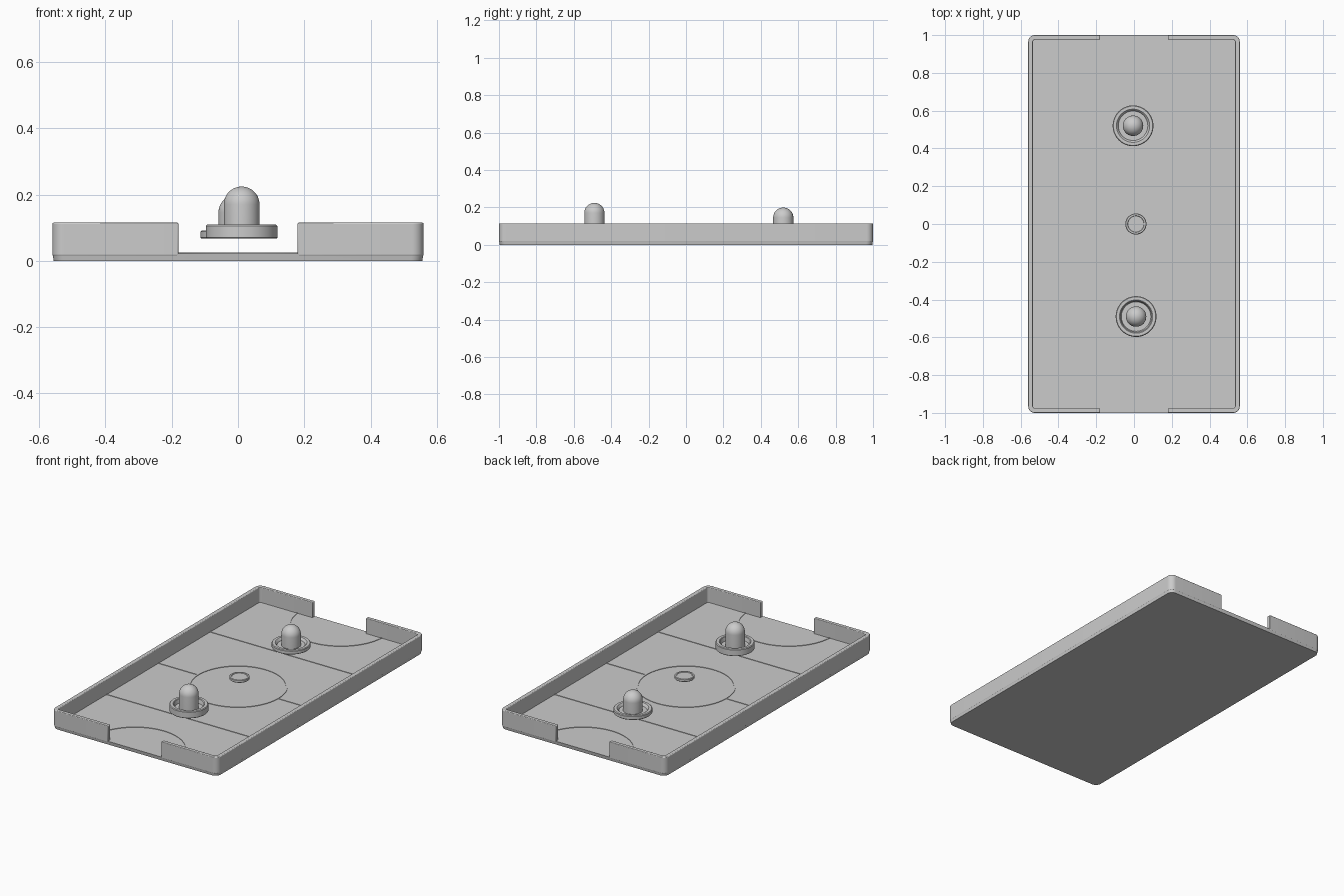
import bpy, bmesh
from math import sin, cos, pi

if "Cube" in bpy.data.objects:
    bpy.data.objects.remove(bpy.data.objects["Cube"])

FLOOR = 0.022


def prism(name, pts, z0, z1):
    """Closed solid from a flat outline."""
    bm = bmesh.new()
    face = bm.faces.new([bm.verts.new((x, y, z0)) for x, y in pts])
    ext = bmesh.ops.extrude_face_region(bm, geom=[face])
    for v in ext["geom"]:
        if isinstance(v, bmesh.types.BMVert):
            v.co.z = z1
    bmesh.ops.recalc_face_normals(bm, faces=bm.faces)
    return finish(name, bm)


def finish(name, bm):
    me = bpy.data.meshes.new(name)
    bm.to_mesh(me)
    bm.free()
    ob = bpy.data.objects.new(name, me)
    bpy.context.collection.objects.link(ob)
    return ob


def smooth(ob, angle=0.6):
    bpy.ops.object.select_all(action='DESELECT')
    ob.select_set(True)
    bpy.context.view_layer.objects.active = ob
    bpy.ops.object.shade_smooth_by_angle(angle=angle)


def bevel(ob, width):
    m = ob.modifiers.new("soft_edges", 'BEVEL')
    m.width, m.segments = width, 3
    m.limit_method, m.angle_limit = 'ANGLE', 0.9
    smooth(ob)


def arc(cx, cy, r, a0, a1, n):
    return [(cx + r * cos(a0 + (a1 - a0) * i / n),
             cy + r * sin(a0 + (a1 - a0) * i / n)) for i in range(n + 1)]


def right_side(x, y, r):
    """Right-hand half of a rounded rectangle, front to back."""
    return arc(x - r, -y + r, r, -pi / 2, 0, 8) + arc(x - r, y - r, r, 0, pi / 2, 8)


def lathe(name, profile, loc, n=64):
    """Spin an (r, z) profile that starts and ends on the axis."""
    bm = bmesh.new()
    vs = [bm.verts.new((r, 0, z)) for r, z in profile]
    es = [bm.edges.new(p) for p in zip(vs, vs[1:])]
    bmesh.ops.spin(bm, geom=vs + es, cent=(0, 0, 0), axis=(0, 0, 1),
                   angle=2 * pi, steps=n, use_merge=True)
    bmesh.ops.remove_doubles(bm, verts=bm.verts, dist=1e-5)
    bmesh.ops.recalc_face_normals(bm, faces=bm.faces)
    ob = finish(name, bm)
    ob.location = loc
    smooth(ob)
    return ob


# Table bed with rounded corners
half = right_side(0.56, 1.0, 0.035)
bed = prism("table_bed", half + [(-x, y) for x, y in reversed(half)], 0, FLOOR)
for v in bed.data.vertices:
    if v.co.z < 0.01:          # slight undercut at the bottom edge
        v.co.x *= 0.993
        v.co.y *= 0.996
smooth(bed)

# C-shaped walls leaving a goal opening at each end
outer = [(0.18, -1.0)] + right_side(0.56, 1.0, 0.035) + [(0.18, 1.0)]
inner = [(0.18, -0.976)] + right_side(0.536, 0.976, 0.014) + [(0.18, 0.976)]
c_shape = outer + inner[::-1]
for name, s in (("right_wall", 1), ("left_wall", -1)):
    bevel(prism(name, [(s * x, y) for x, y in c_shape], 0.015, 0.115), 0.004)

# Raised floor markings
W, Z0, Z1 = 0.005, FLOOR - 0.004, FLOOR + 0.003


def line(name, x0, x1, y):
    prism(name, [(x0, y - W), (x1, y - W), (x1, y + W), (x0, y + W)], Z0, Z1)


def ring(name, cy, r, a0):
    pts = arc(0, cy, r + W, a0, a0 + pi, 40) + arc(0, cy, r - W, a0 + pi, a0, 40)
    smooth(prism(name, pts, Z0, Z1))


for s, tag in ((-1, "front"), (1, "back")):
    line(tag + "_zone_line", -0.54, 0.54, s * 0.5)
    ring(tag + "_goal_arc", s * 0.995, 0.285, 0 if s < 0 else pi)
    ring(tag + "_centre_half_circle", 0, 0.27, pi if s < 0 else 0)
for s, tag in ((-1, "left"), (1, "right")):
    line(tag + "_centre_line", s * 0.27, s * 0.54, 0)


# Hovering strikers: dished rim with a domed knob
def striker(name, x, y, rim, top):
    r = 0.054
    dome = arc(0, top - r, r, 0, pi / 2, 12)
    dome[-1] = (0, top)
    profile = [(0, 0), (0.105, 0), (0.108, 0.003), (0.108, rim - 0.004),
               (0.104, rim), (0.088, rim), (0.084, rim - 0.003),
               (0.078, rim * 0.4), (r, rim * 0.4)] + dome
    lathe(name, profile, (x, y, 0.067))


striker("front_striker", 0.011, -0.49, 0.042, 0.157)
striker("back_striker", -0.005, 0.52, 0.025, 0.132)

# Hovering puck with a shallow recessed top
lathe("puck", [(0, 0), (0.053, 0), (0.056, 0.003), (0.056, 0.015), (0.053, 0.018),
               (0.044, 0.018), (0.042, 0.015), (0, 0.015)], (0.01, 0, 0.072))
